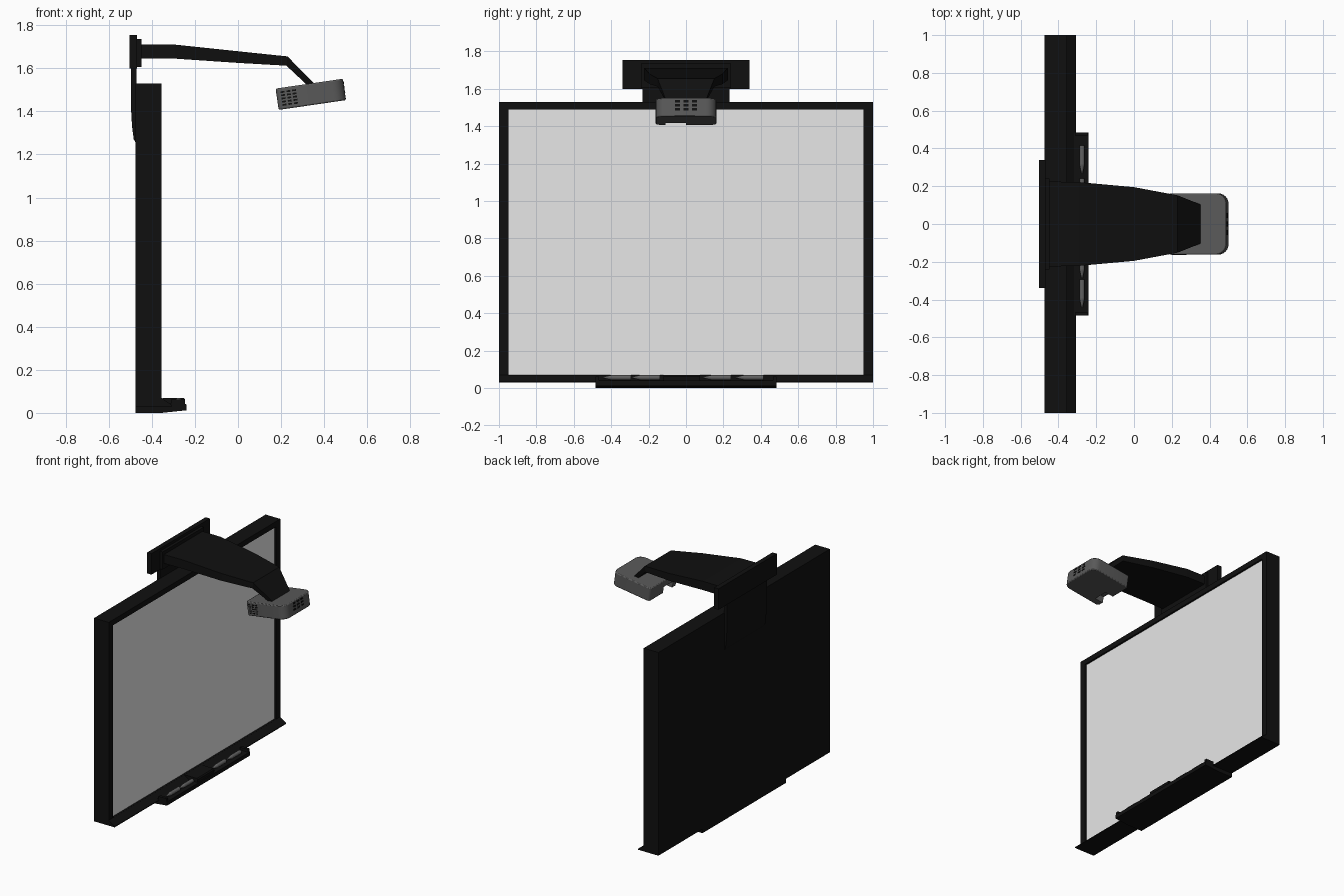
import bpy, bmesh, math
from mathutils import Matrix, Vector

if "Cube" in bpy.data.objects:
    bpy.data.objects.remove(bpy.data.objects["Cube"])


def material(name, r, g, b):
    m = bpy.data.materials.new(name)
    m.diffuse_color = (r, g, b, 1)
    m.use_nodes = True
    m.node_tree.nodes["Principled BSDF"].inputs["Base Color"].default_value = m.diffuse_color
    return m


BLACK = material("matte black", .005, .005, .005)
WHITE = material("screen white", .8, .8, .8)
GREY = material("projector grey", .1, .1, .1)
PEN = material("pen grey", .12, .12, .12)


def finish(name, bm, mat):
    bmesh.ops.recalc_face_normals(bm, faces=bm.faces)
    me = bpy.data.meshes.new(name)
    bm.to_mesh(me)
    bm.free()
    me.materials.append(mat)
    ob = bpy.data.objects.new(name, me)
    bpy.context.collection.objects.link(ob)
    return ob


def box(name, x, y, z, mat=BLACK):
    """Box from (min, max) pairs."""
    bm = bmesh.new()
    bmesh.ops.create_cube(bm, size=1)
    for v in bm.verts:
        v.co = [(a + b) / 2 + c * (b - a) for (a, b), c in zip((x, y, z), v.co)]
    return finish(name, bm, mat)


def prism(name, points, lo, hi, mat=BLACK, axis="y"):
    """Extrude an outline along y (xz points) or z (xy points)."""
    bm = bmesh.new()
    place = (lambda a, b, t: (a, t, b)) if axis == "y" else (lambda a, b, t: (a, b, t))
    rings = [[bm.verts.new(place(a, b, t)) for a, b in points] for t in (lo, hi)]
    n = len(points)
    for r in rings:
        bm.faces.new(r)
    for i in range(n):
        j = (i + 1) % n
        bm.faces.new((rings[0][i], rings[0][j], rings[1][j], rings[1][i]))
    return finish(name, bm, mat)


# Board: back panel, screen, border bars and bottom ledge
box("back_panel", (-.475, -.376), (-.96, .96), (.06, 1.5))
box("screen", (-.376, -.368), (-.955, .955), (.065, 1.495), WHITE)
for side, s in (("left", -1), ("right", 1)):
    box("frame_" + side, (-.475, -.355), tuple(sorted((s * .95, s))), (.03, 1.53))
box("frame_top", (-.475, -.355), (-.95, .95), (1.49, 1.53))
box("frame_bottom", (-.475, -.355), (-.95, .95), (.03, .07))
prism("bottom_ledge", [(-.356, .07), (-.307, .036), (-.307, .03), (-.356, .03)], -1, 1)

# Pen tray with raised centre and ends
prism("pen_tray", [(-.475, 0), (-.355, 0), (-.24, .012), (-.24, .04), (-.355, .045),
                   (-.355, .031), (-.475, .031)], -.485, .485)
prism("tray_centre", [(-.35, .03), (-.25, .03), (-.245, .062), (-.252, .07), (-.35, .07)], -.12, .075)
for s in (-1, 1):
    box("tray_end", (-.31, -.245), tuple(sorted((s * .465, s * .485))), (.03, .062))

# Pens: body plus tapered tip pointing towards -y
for y in (-.37, -.215, .165, .34):
    bm = bmesh.new()
    for r1, r2, length, off in ((.014, .014, .1, .025), (.014, .003, .05, -.05)):
        m = Matrix.Translation((-.275, y + off, .056)) @ Matrix.Rotation(math.pi / 2, 4, "X")
        bmesh.ops.create_cone(bm, cap_ends=True, segments=12, radius1=r1, radius2=r2,
                              depth=length, matrix=m)
    finish("pen", bm, PEN)

# Wall bracket: plate, arm socket and neck behind the board
box("wall_plate", (-.503, -.468), (-.34, .34), (1.6, 1.755))
box("arm_socket", (-.47, -.447), (-.24, .24), (1.605, 1.735))
prism("bracket_neck", [(-.497, 1.62), (-.497, 1.42), (-.492, 1.33), (-.484, 1.27), (-.472, 1.25),
                       (-.472, 1.62)], -.232, .232)

# Arm lofted through rectangular sections: top x/z, bottom x/z, half width
sections = [(-.46, 1.71, -.46, 1.645, .225), (-.295, 1.71, -.295, 1.645, .222),
            (0, 1.679, 0, 1.625, .195), (.23, 1.655, .225, 1.612, .152),
            (.36, 1.522, .325, 1.518, .1)]
bm = bmesh.new()
rings = [[bm.verts.new(p) for p in ((a, -w, b), (a, w, b), (c, w, d), (c, -w, d))]
         for a, b, c, d, w in sections]
bm.faces.new(rings[0])
bm.faces.new(rings[-1])
for r, q in zip(rings, rings[1:]):
    for i in range(4):
        j = (i + 1) % 4
        bm.faces.new((r[i], r[j], q[j], q[i]))
finish("projector_arm", bm, BLACK)

# Projector body in its own frame, rounded in plan, with a lens notch
outline = []
for cx, cy, r, start in ((1, 1, .055, 0), (-1, 1, .02, 90), (-1, -1, .02, 180), (1, -1, .055, 270)):
    for k in range(7):
        a = math.radians(start + k * 15)
        outline.append((cx * (.158 - r) + r * math.cos(a), cy * (.162 - r) + r * math.sin(a)))
body = prism("projector_body", outline, -.05, .05, GREY, "z")
bevel = body.modifiers.new("soft_edge", "BEVEL")
bevel.width, bevel.segments, bevel.limit_method = .006, 2, "ANGLE"
bevel.angle_limit = math.radians(50)
cutter = box("notch_cutter", (-.2, -.09), (-.11, 0), (-.08, .0))
cutter.hide_render = True
cutter.display_type = "WIRE"
cut = body.modifiers.new("lens_notch", "BOOLEAN")
cut.operation, cut.object, cut.solver = "DIFFERENCE", cutter, "EXACT"
parts = [body, cutter]
parts.append(box("lens", (-.092, -.088), (-.09, -.02), (-.04, -.008), BLACK))

# Vent slots on the end face and on the front side
for i in range(3):
    for j in range(3):
        y, z = -.045 + i * .045, -.012 + j * .022
        parts.append(box("end_vent", (.155, .1595), (y - .014, y + .014), (z - .006, z + .006)))
    for j in range(5):
        x, z = -.128 + i * .027, -.03 + j * .015
        parts.append(box("side_vent", (x - .009, x + .009), (-.1635, -.16), (z - .004, z + .004)))

# Tilt the projector and hang it on the arm
tilt = Matrix.Translation((.338, 0, 1.479)) @ Matrix.Rotation(math.radians(-8.3), 4, "Y")
for p in parts:
    p.matrix_world = tilt

bpy.ops.object.select_all(action="DESELECT")
for p in [body] + [o for o in bpy.data.objects if o.name.startswith("pen") and "tray" not in o.name]:
    p.select_set(True)
bpy.context.view_layer.objects.active = body
bpy.ops.object.shade_smooth_by_angle(angle=math.radians(35))
